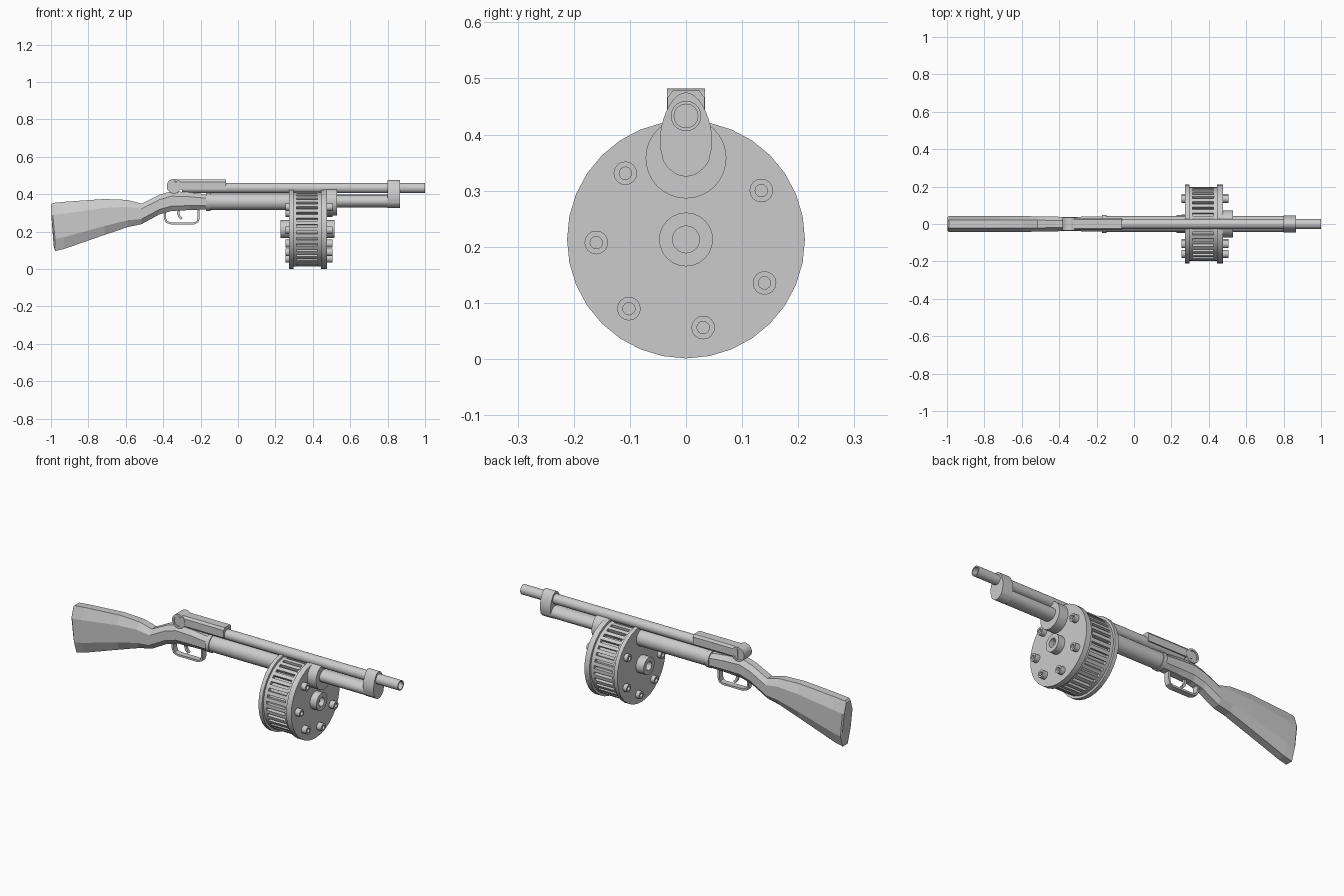
import bpy, bmesh
from math import sin, cos, pi, radians
from mathutils import Matrix

if "Cube" in bpy.data.objects:
    bpy.data.objects.remove(bpy.data.objects["Cube"])


def finish(name, bm, smooth=True):
    bmesh.ops.remove_doubles(bm, verts=bm.verts, dist=1e-5)
    bmesh.ops.recalc_face_normals(bm, faces=bm.faces)
    me = bpy.data.meshes.new(name)
    bm.to_mesh(me)
    bm.free()
    ob = bpy.data.objects.new(name, me)
    bpy.context.collection.objects.link(ob)
    if smooth:
        bpy.ops.object.select_all(action='DESELECT')
        ob.select_set(True)
        bpy.context.view_layer.objects.active = ob
        bpy.ops.object.shade_smooth_by_angle(angle=radians(35))
    return ob


def loft(bm, rings):
    """Skin a list of equal-length point rings and cap both ends."""
    vs = [[bm.verts.new(p) for p in r] for r in rings]
    n = len(vs[0])
    for a, b in zip(vs, vs[1:]):
        for i in range(n):
            bm.faces.new((a[i], a[(i + 1) % n], b[(i + 1) % n], b[i]))
    bm.faces.new(vs[0])
    bm.faces.new(vs[-1])


def lathe(name, profile, z, y=0, n=32, sy=1.0):
    """Turn an (x, radius) profile around an axis parallel to x."""
    bm = bmesh.new()
    loft(bm, [[(x, y + sy * r * cos(2 * pi * i / n), z + r * sin(2 * pi * i / n))
               for i in range(n)] for x, r in profile])
    return finish(name, bm)


# Barrel with an open muzzle
BZ = 0.433
lathe("barrel", [(-0.3, 0.027), (1, 0.027), (1, 0.021), (0.8, 0.021)], BZ)

# Lower tube, thicker rear section and collars
lathe("forend", [(-0.17, 0.049), (-0.148, 0.049), (-0.148, 0.044), (0.3, 0.044)], 0.359)
lathe("lower_tube", [(0.45, 0.034), (0.865, 0.034)], 0.363, sy=1.25)
lathe("tube_collar", [(0.46, 0.072), (0.53, 0.072)], 0.358)

# Egg-shaped clamp joining barrel and lower tube
bm = bmesh.new()
egg = []
for i in range(32):
    a = 2 * pi * i / 32
    w = 0.046 - 0.007 * sin(a)
    egg.append((w * cos(a), 0.4 + 0.075 * sin(a)))
loft(bm, [[(x, y, z) for y, z in egg] for x in (0.8, 0.865)])
finish("muzzle_clamp", bm)

# Drum: end plates, core and slotted cage
DZ, DR = 0.213, 0.212
for name, x0, x1 in (("drum_rear_plate", 0.274, 0.296), ("drum_front_plate", 0.445, 0.476)):
    lathe(name, [(x0, DR), (x1, DR)], DZ)
lathe("drum_core", [(0.29, 0.18), (0.45, 0.18)], DZ)
for name, x0, x1 in (("cage_rear_ring", 0.29, 0.314), ("cage_front_ring", 0.426, 0.45)):
    lathe(name, [(x0, 0.199), (x1, 0.199)], DZ)
bm = bmesh.new()
for i in range(36):
    m = (Matrix.Translation((0.37, 0, DZ)) @ Matrix.Rotation(2 * pi * i / 36, 4, 'X')
         @ Matrix.Translation((0, 0, 0.187)) @ Matrix.Diagonal((0.12, 0.019, 0.024, 1)))
    bmesh.ops.create_cube(bm, size=1, matrix=m)
finish("cage_ribs", bm, False)


# Hollow hubs and bolts on both drum plates
def boss(name, base, tip, r, hole, z, y=0, n=24):
    deep = tip + (base - tip) * 0.6
    lathe(name, [(base, r), (tip, r), (tip, hole), (deep, hole)], z, y, n)


boss("front_hub", 0.47, 0.515, 0.048, 0.024, DZ)
boss("rear_hub", 0.28, 0.227, 0.048, 0.024, DZ)
for i, deg in enumerate((33, -29, -79, -129.5, -178, 132.5)):
    y, z = 0.16 * cos(radians(deg)), DZ + 0.16 * sin(radians(deg))
    boss(f"front_bolt_{i}", 0.47, 0.504, 0.021, 0.011, z, y, 16)
    boss(f"rear_bolt_{i}", 0.28, 0.253, 0.021, 0.011, z, y, 16)

# Faceted stock: x, bottom z, top z, half width
stations = [
    (-0.998, 0.125, 0.345, 0.036), (-0.99, 0.096, 0.353, 0.042),
    (-0.93, 0.107, 0.359, 0.043), (-0.714, 0.182, 0.374, 0.043),
    (-0.59, 0.224, 0.369, 0.042), (-0.515, 0.24, 0.349, 0.041),
    (-0.42, 0.292, 0.397, 0.039), (-0.355, 0.31, 0.416, 0.038),
    (-0.26, 0.315, 0.41, 0.039), (-0.165, 0.318, 0.398, 0.041)]
bm = bmesh.new()
rings = []
for x, b, t, w in stations:
    h = t - b
    half = [(0.5 * w, b), (w, b + 0.25 * h), (w, t - 0.25 * h), (0.5 * w, t)]
    # the butt leans slightly, its foot sits forward of its heel
    rings.append([(x + (0.012 if x < -0.98 and z < 0.2 else 0), y, z)
                  for y, z in half + [(-y, z) for y, z in reversed(half)]])
loft(bm, rings)
finish("stock", bm, False)

# Breech cover over the barrel with its cross pin drum
bm = bmesh.new()
sec = [(-0.033, 0.425), (-0.033, 0.466), (-0.024, 0.478), (0.024, 0.478), (0.033, 0.466), (0.033, 0.425)]
loft(bm, [[(x, y, z) for y, z in sec] for x in (-0.34, -0.065)])
finish("breech_cover", bm, False)
pin = lathe("breech_knob", [(-0.03, 0.028), (-0.034, 0.028), (-0.034, 0.039),
                            (0.034, 0.039), (0.034, 0.028), (0.03, 0.028)], 0)
pin.data.transform(Matrix.Translation((-0.342, 0, 0.443)) @ Matrix.Rotation(pi / 2, 4, 'Z'))


# Flat strips following a path in the xz plane
def strip(name, path, half_width, thick):
    bm = bmesh.new()
    rings = []
    for i, (x, z) in enumerate(path):
        (ax, az), (bx, bz) = path[max(i - 1, 0)], path[min(i + 1, len(path) - 1)]
        d = ((bx - ax) ** 2 + (bz - az) ** 2) ** 0.5
        nx, nz = -(bz - az) / d * thick / 2, (bx - ax) / d * thick / 2
        w = half_width
        rings.append([(x + nx, -w, z + nz), (x + nx, w, z + nz),
                      (x - nx, w, z - nz), (x - nx, -w, z - nz)])
    loft(bm, rings)
    finish(name, bm)


strip("trigger_guard", [(-0.39, 0.32), (-0.391, 0.272), (-0.382, 0.252), (-0.36, 0.244),
                        (-0.235, 0.244), (-0.217, 0.252), (-0.211, 0.27), (-0.211, 0.325)], 0.016, 0.011)
strip("trigger", [(-0.315, 0.325), (-0.32, 0.3), (-0.313, 0.28), (-0.3, 0.267)], 0.007, 0.013)
